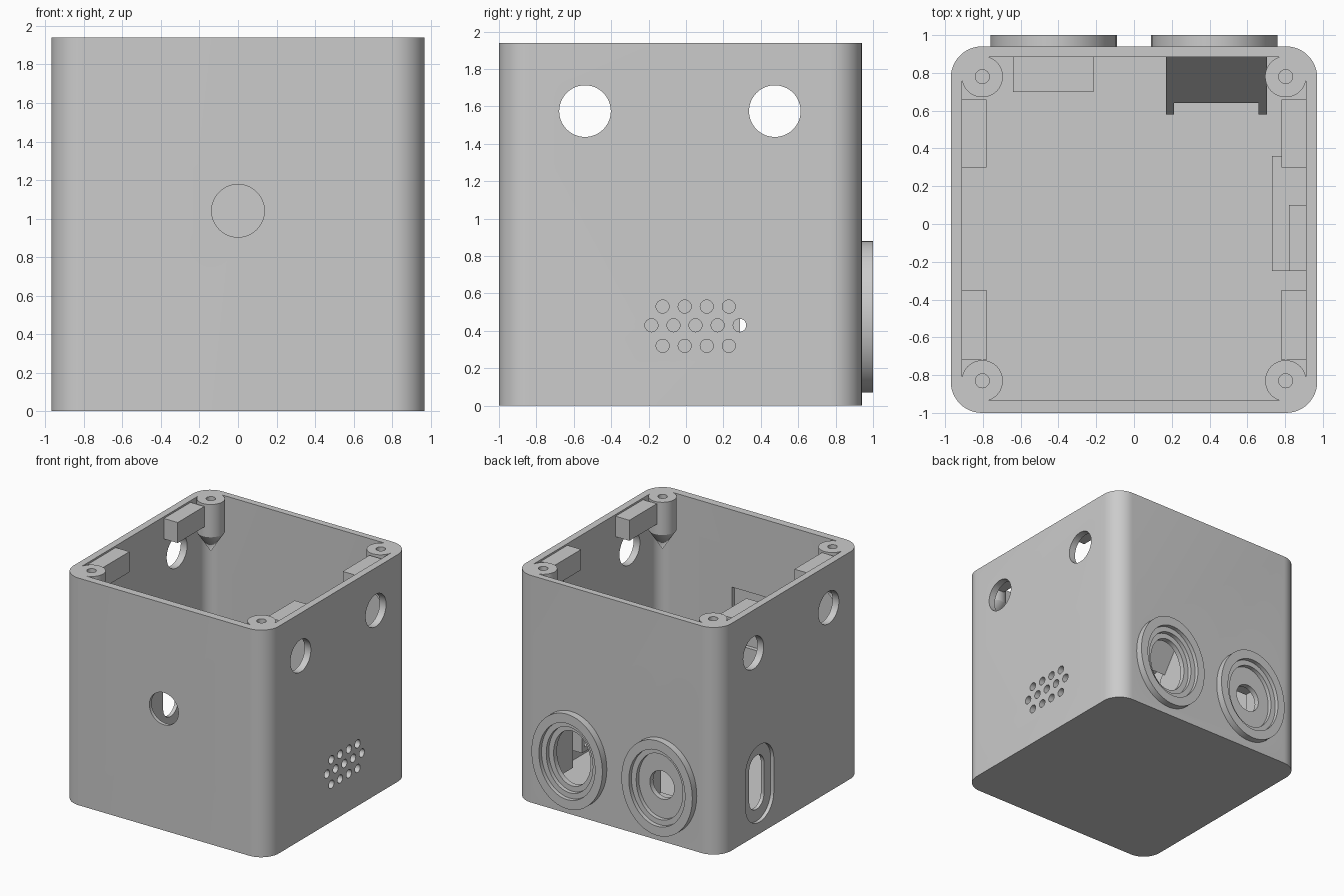
import bpy, bmesh
from math import sin, cos, pi

cube = bpy.data.objects.get("Cube")
if cube:
    bpy.data.objects.remove(cube, do_unlink=True)

grey = bpy.data.materials.new("matte_grey")
grey.use_nodes = True
grey.diffuse_color = (0.6, 0.6, 0.6, 1)
grey.node_tree.nodes["Principled BSDF"].inputs["Base Color"].default_value = (0.6, 0.6, 0.6, 1)

AXES = {"X": lambda u, v, w: (w, u, v),
        "Y": lambda u, v, w: (u, w, v),
        "Z": lambda u, v, w: (u, v, w)}


def finish(name, bm):
    bmesh.ops.recalc_face_normals(bm, faces=bm.faces)
    mesh = bpy.data.meshes.new(name)
    bm.to_mesh(mesh)
    bm.free()
    mesh.materials.append(grey)
    ob = bpy.data.objects.new(name, mesh)
    bpy.context.collection.objects.link(ob)
    return ob


def prism(name, outline, axis, lo, hi):
    """Extrude a flat outline along an axis."""
    bm = bmesh.new()
    low, high = [[bm.verts.new(AXES[axis](u, v, w)) for u, v in outline] for w in (lo, hi)]
    bm.faces.new(low)
    bm.faces.new(high)
    n = len(outline)
    for i in range(n):
        j = (i + 1) % n
        bm.faces.new((low[i], low[j], high[j], high[i]))
    return finish(name, bm)


def ellipse(cu, cv, ru, rv, n=64):
    return [(cu + ru * cos(2 * pi * i / n), cv + rv * sin(2 * pi * i / n)) for i in range(n)]


def rounded(cu, cv, hu, hv, r, n=12):
    """Rounded rectangle; a stadium when r is close to hu."""
    pts = []
    for k, (su, sv) in enumerate(((1, 1), (-1, 1), (-1, -1), (1, -1))):
        for i in range(n + 1):
            a = pi / 2 * (k + i / n)
            pts.append((cu + su * (hu - r) + r * cos(a), cv + sv * (hv - r) + r * sin(a)))
    return pts


def rect(u0, u1, v0, v1):
    return [(u0, v0), (u1, v0), (u1, v1), (u0, v1)]


def boolean(target, tool, mode="DIFFERENCE"):
    mod = target.modifiers.new(mode.lower(), "BOOLEAN")
    mod.operation, mod.object, mod.solver = mode, tool, "EXACT"
    bpy.context.view_layer.objects.active = target
    bpy.ops.object.modifier_apply(modifier=mod.name)
    bpy.data.objects.remove(tool, do_unlink=True)


def cut(target, outline, axis, lo, hi):
    boolean(target, prism("cutter", outline, axis, lo, hi))


# Open-topped case
TOP, MID = 1.94, -0.03
EYE_X, EYE_Z = 0.425, 0.475
case = prism("case", rounded(0, MID, 0.97, 0.97, 0.165), "Z", 0, TOP)
cut(case, rounded(0, -0.025, 0.91, 0.91, 0.105), "Z", 0.06, 2.1)

# Raised oval bezels on the back, stepped inwards to an opening
for side, hole in ((1, (0.175, 0.235)), (-1, (0.115, 0.12))):
    x = side * EYE_X
    boolean(case, prism("bezel", ellipse(x, EYE_Z, 0.335, 0.405), "Y", 0.91, 1.0), "UNION")
    cut(case, ellipse(x, EYE_Z, 0.265, 0.325), "Y", 0.965, 1.1)
    cut(case, ellipse(x, EYE_Z, 0.22, 0.28), "Y", 0.93, 1.1)
    cut(case, ellipse(x, EYE_Z, *hole), "Y", 0.8, 1.1)

# Front port with a square pocket on its inner side
cut(case, rect(-0.22, 0.22, 0.8, 1.28), "Y", -0.97, -0.85)
cut(case, ellipse(0, 1.04, 0.137, 0.137), "Y", -1.1, -0.85)

# Round ports straight through both sides
for y in (-0.54, 0.475):
    cut(case, ellipse(y, 1.575, 0.138, 0.138), "X", -1.1, 1.1)

# Speaker grille on the right side
for z, start, count in ((0.53, -0.125, 4), (0.43, -0.185, 5), (0.32, -0.125, 4)):
    for i in range(count):
        cut(case, ellipse(start + 0.118 * i, z, 0.035, 0.035, 24), "X", 0.85, 1.1)

# Recessed socket slot on the left side of the back
cut(case, rounded(0.39, 0.43, 0.19, 0.33, 0.189), "X", -1.1, -0.94)
cut(case, rounded(0.39, 0.43, 0.1, 0.23, 0.099), "X", -1.1, -0.85)

parts = [case]


def screw_boss(x, y):
    """Revolved post with a pilot hole and a pointed underside."""
    profile = [(0, 1.7), (0.037, 1.7), (0.037, TOP), (0.109, TOP), (0.109, 1.66), (0, 1.49)]
    bm = bmesh.new()
    verts = [bm.verts.new((x + r, y, z)) for r, z in profile]
    edges = [bm.edges.new(pair) for pair in zip(verts, verts[1:])]
    bmesh.ops.spin(bm, geom=verts + edges, cent=(x, y, 0), axis=(0, 0, 1),
                   angle=2 * pi, steps=40)
    bmesh.ops.remove_doubles(bm, verts=bm.verts, dist=0.0005)
    parts.append(finish("screw_boss", bm))


# Corner bosses and lid support tabs
for s in (-1, 1):
    for y in (0.78, -0.83):
        screw_boss(s * 0.803, y)
    x0, x1 = sorted((s * 0.92, s * 0.78))
    for y0, y1 in ((0.3, 0.66), (-0.72, -0.35)):
        parts.append(prism("lid_tab", rect(x0, x1, y0, y1), "Z", 1.75, 1.925))

# Speaker holder frame behind the grille, with a ledge above
holder = prism("speaker_holder", rect(-0.25, 0.36, 0.22, 0.63), "X", 0.73, 0.92)
cut(holder, rect(-0.222, 0.325, 0.26, 0.59), "X", 0.6, 1.0)
ledge = prism("speaker_ledge", rect(-0.25, 0.1, 0.63, 0.7), "X", 0.82, 0.92)

# Sloped sensor bracket behind the wide bezel
for x0, x1 in ((0.17, 0.212), (0.66, 0.705)):
    parts.append(prism("bracket_arm", [(0.9, 1.0), (0.58, 0.55), (0.58, 0.2), (0.9, 0.2)],
                       "X", x0, x1))
hood = prism("bracket_hood", [(0.9, 1.0), (0.64, 0.634), (0.64, 0.58), (0.9, 0.945)],
             "X", 0.2, 0.67)

# Square sensor sleeve behind the narrow bezel
sleeve = prism("sensor_sleeve", rect(-0.64, -0.215, 0.24, 0.71), "Y", 0.7, 0.9)
cut(sleeve, rect(-0.6, -0.255, 0.28, 0.67), "Y", 0.6, 1.0)
parts += [holder, ledge, hood, sleeve]

# Smooth the curved walls, keep the edges crisp
bpy.ops.object.select_all(action="DESELECT")
for ob in parts:
    ob.select_set(True)
bpy.context.view_layer.objects.active = case
bpy.ops.object.shade_smooth_by_angle()
